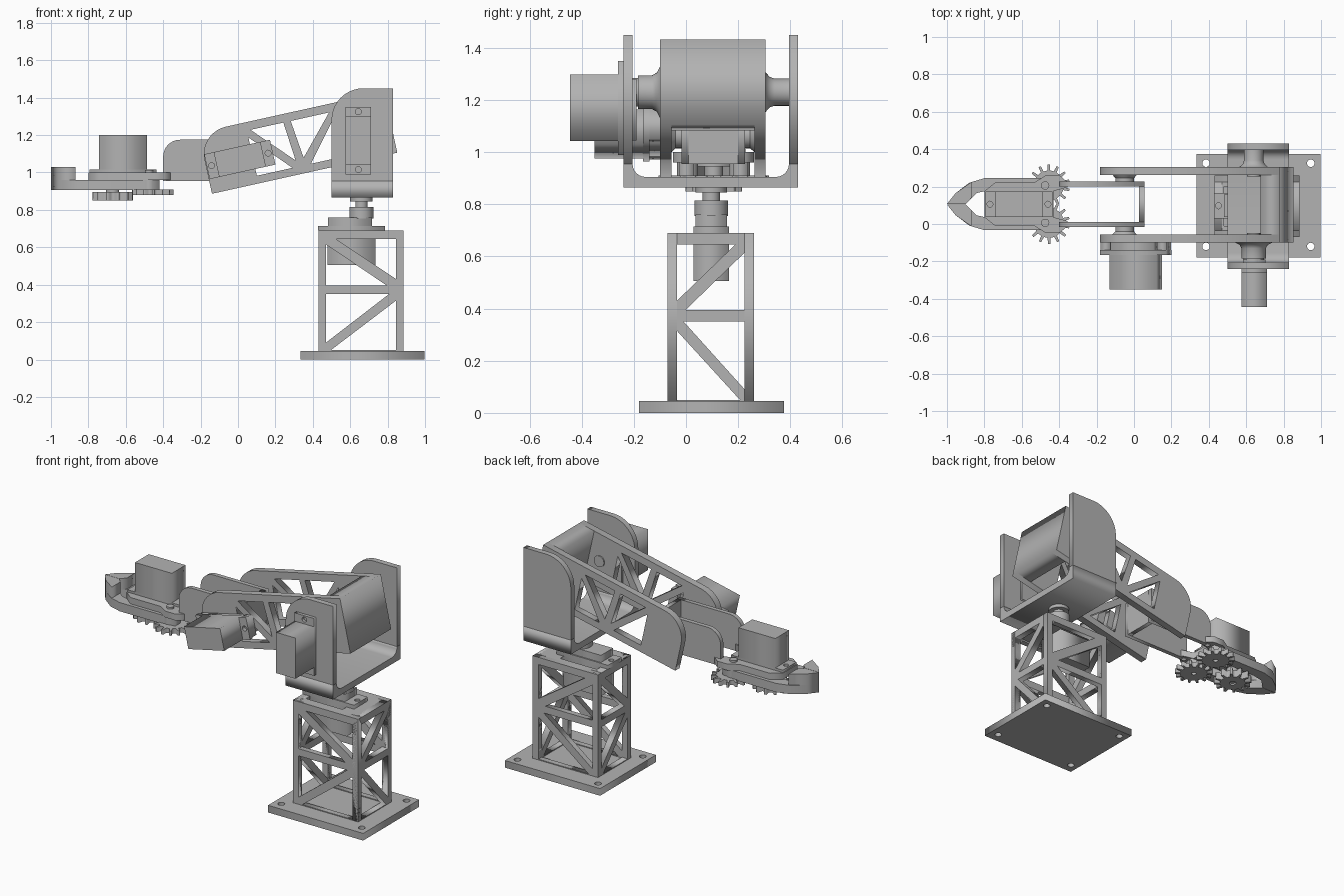
import bpy, bmesh, math
from mathutils import Matrix, Vector

if "Cube" in bpy.data.objects:
    bpy.data.objects.remove(bpy.data.objects["Cube"])

grey = bpy.data.materials.new("plain_grey")
grey.use_nodes = True
grey.diffuse_color = (0.45, 0.45, 0.45, 1)
grey.node_tree.nodes["Principled BSDF"].inputs["Base Color"].default_value = grey.diffuse_color

# Profile planes: columns give where the profile's x, y and depth point
I = Matrix.Identity(4)
XZ = Matrix(((1, 0, 0, 0), (0, 0, 1, 0), (0, 1, 0, 0), (0, 0, 0, 1)))
YZ = Matrix(((0, 0, 1, 0), (1, 0, 0, 0), (0, 1, 0, 0), (0, 0, 0, 1)))
ZX = Matrix(((0, 1, 0, 0), (0, 0, 1, 0), (1, 0, 0, 0), (0, 0, 0, 1)))
FLIP = Matrix.Rotation(math.pi, 4, 'X')


def finish(name, bm):
    bmesh.ops.remove_doubles(bm, verts=bm.verts, dist=1e-5)
    bmesh.ops.recalc_face_normals(bm, faces=bm.faces)
    mesh = bpy.data.meshes.new(name)
    bm.to_mesh(mesh)
    bm.free()
    mesh.materials.append(grey)
    ob = bpy.data.objects.new(name, mesh)
    bpy.context.collection.objects.link(ob)
    return ob


def prism(name, outline, a, b, plane=I, holes=()):
    """Extrude a flat outline with holes from depth a to b."""
    cu = bpy.data.curves.new(name, 'CURVE')
    cu.dimensions, cu.fill_mode, cu.extrude = '2D', 'BOTH', (b - a) / 2
    for loop in [outline, *holes]:
        sp = cu.splines.new('POLY')
        sp.points.add(len(loop) - 1)
        for p, (x, y) in zip(sp.points, loop):
            p.co = (x, y, 0, 1)
        sp.use_cyclic_u = True
    tmp = bpy.data.objects.new(name + "_tmp", cu)
    bpy.context.collection.objects.link(tmp)
    dg = bpy.context.evaluated_depsgraph_get()
    flat = bpy.data.meshes.new_from_object(tmp.evaluated_get(dg))
    bm = bmesh.new()
    bm.from_mesh(flat)
    bpy.data.objects.remove(tmp)
    bpy.data.meshes.remove(flat)
    bm.transform(plane @ Matrix.Translation((0, 0, (a + b) / 2)))
    return finish(name, bm)


def rect(x0, x1, y0, y1):
    return [(x0, y0), (x1, y0), (x1, y1), (x0, y1)]


def arc(cx, cy, r, a0, a1, n=10):
    angles = [math.radians(a0 + (a1 - a0) * i / n) for i in range(n + 1)]
    return [(cx + r * math.cos(t), cy + r * math.sin(t)) for t in angles]


def circle(cx, cy, r, n=24):
    return arc(cx, cy, r, 0, 360, n)[:-1]


def lathe(name, profile, plane, n=32):
    """Revolve (radius, depth) points about the plane's depth axis."""
    bm = bmesh.new()
    vs = [bm.verts.new((r, 0, d)) for r, d in [(0, profile[0][1]), *profile, (0, profile[-1][1])]]
    es = [bm.edges.new(e) for e in zip(vs, vs[1:])]
    bmesh.ops.spin(bm, geom=vs + es, cent=(0, 0, 0), axis=(0, 0, 1), angle=2 * math.pi, steps=n)
    bm.transform(plane)
    ob = finish(name, bm)
    bpy.context.view_layer.objects.active = ob
    ob.select_set(True)
    bpy.ops.object.shade_smooth_by_angle(angle=math.radians(35))
    ob.select_set(False)


def servo(name, place):
    prism(name + "_body", rect(-.128, .128, -.068, .068), -.185, 0, place)
    prism(name + "_flange", rect(-.18, .18, -.068, .068), 0, .025, place,
          [circle(s * .155, 0, .016, 12) for s in (-1, 1)])
    prism(name + "_cap", rect(-.125, .11, -.06, .06), .025, .07, place)


def gear(name, cx, cy, r0, r1, teeth, z0, z1, hole):
    pts = []
    for i in range(teeth):
        for f, r in ((0, r0), (.3, r0), (.4, r1), (.65, r1), (.75, r0)):
            t = 2 * math.pi * (i + f) / teeth
            pts.append((cx + r * math.cos(t), cy + r * math.sin(t)))
    prism(name, pts, z0, z1, holes=[circle(cx, cy, hole)])


# Base plate with corner holes
prism("base_plate", rect(.335, .997, -.18, .375), 0, .045,
      holes=[circle(x, y, .02) for x in (.385, .945) for y in (-.12, .325)])


# Truss tower
def truss(name, lo, hi, post, flip, a, b, plane):
    p, q = (hi - post, lo + post) if flip else (lo + post, hi - post)
    tris = [[(.14, .645), (1, .645), (1, .43)], [(0, .615), (0, .395), (.87, .395)],
            [(0, .35), (.9, .35), (0, .09)], [(1, .315), (1, .05), (.07, .05)]]
    holes = [[(p + t * (q - p), z) for t, z in tri] for tri in tris]
    prism(name, rect(lo, hi, .03, .69), a, b, plane, holes)


truss("tower_front", .43, .885, .04, False, -.07, -.035, XZ)
truss("tower_back", .43, .885, .04, False, .225, .26, XZ)
truss("tower_right", -.07, .26, .035, True, .43, .47, YZ)
truss("tower_left", -.07, .26, .035, True, .845, .885, YZ)
prism("tower_top", rect(.44, .875, -.06, .25), .655, .69, holes=[rect(.48, .735, -.01, .2)])

# Turntable servo and shaft
servo("base_servo", Matrix.Translation((.607, .097, .69)))
lathe("turn_shaft", [(.065, .755), (.065, .815), (.033, .815), (.033, .845), (.06, .845), (.06, .87)],
      Matrix.Translation((.66, .097, 0)))

# Shoulder yoke: filleted floor and two cheeks
floor = [(-.24, .865), (.43, .865), (.43, .955)] + arc(.345, .955, .05, 0, -90, 6)
floor += arc(-.155, .955, .05, -90, -180, 6) + [(-.24, .955)]
prism("yoke_floor", floor, .5, .83, YZ)
cheek = [(.5, .955), (.83, .955), (.83, 1.45)] + arc(.67, 1.28, .17, 90, 180)
prism("yoke_cheek_right", cheek, -.24, -.205, XZ)
prism("yoke_cheek_left", cheek, .395, .43, XZ)

# Shoulder servo and hubs
servo("shoulder_servo", Matrix.Translation((.643, -.26, 1.17)) @ ZX)
pivot = Matrix.Translation((.64, 0, 1.23)) @ XZ
lathe("shoulder_hub_right", [(.055, -.21), (.055, -.185), (.065, -.185), (.065, -.13),
                             (.075, -.112), (.1, -.099)], pivot)
lathe("shoulder_hub_left", [(.1, .299), (.075, .306), (.058, .322), (.052, .34), (.052, .396)], pivot)

# Upper arm, tilted about the shoulder
arm = pivot @ Matrix.Rotation(math.radians(12.5), 4, 'Z')
side = [(-.835, -.167), (.18, -.167), (.18, .167)] + arc(-.685, .017, .15, 90, 180)
windows = [[(-.56, .122), (-.38, .122), (-.36, -.09)], [(-.34, .122), (-.13, .122), (-.315, -.085)],
           [(-.11, .09), (-.11, -.125), (-.285, -.125)], [(-.58, .085), (-.385, -.125), (-.58, -.125)]]
prism("upper_arm_right", side, -.1, -.055, arm, windows)
prism("upper_arm_left", side, .262, .305, arm, windows)
prism("upper_arm_back_block", rect(.075, .18, -.167, .167), -.055, .262, arm)
for y in (-.055, .255):
    lathe("shoulder_horn", [(.035, y), (.035, y + .007)], pivot)

# Elbow servo, mounts and pivots
elbow_seat = arm @ Matrix.Translation((-.65, -.02, 0))
servo("elbow_servo", elbow_seat @ Matrix.Translation((0, 0, -.165)))
for s in (-.155, .155):
    prism("elbow_servo_mount", rect(s - .025, s + .025, -.06, .06), -.14, -.1, elbow_seat)
elbow = Matrix.Translation((-.05, 0, 1.065)) @ XZ
lathe("elbow_hub_right", [(.065, -.056), (.05, -.04), (.05, -.014)], elbow)
lathe("elbow_hub_left", [(.05, .224), (.05, .245), (.065, .263)], elbow)

# Forearm channel
fore = [(-.4, .955), (.055, .955), (.055, 1.175)] + arc(-.31, 1.085, .09, 90, 180)
prism("forearm_right", fore, -.017, .01, XZ)
prism("forearm_left", fore, .2, .227, XZ)
prism("forearm_end", rect(.01, .2, .955, 1.175), .027, .055, YZ)

# Gripper base and servo
mid = .106


def mirrored(half):
    return [(x, mid + d) for x, d in half] + [(x, mid - d) for x, d in reversed(half)]


prism("gripper_base", mirrored([(-.8, .07), (-.74, .118), (-.53, .118), (-.47, .155), (-.4, .155),
                                (-.355, .118), (-.355, .09), (-.43, .07)]), .96, 1.0)
servo("gripper_servo", Matrix.Translation((-.615, mid, 1.015)) @ FLIP)

# Jaws with raised tips, pivots and gears
for label, s in (("left", 1), ("right", -1)):
    def put(pts):
        return [(x, mid + s * d) for x, d in pts]
    outer = [(-1, .001), (-.955, .058), (-.88, .115), (-.8, .139)]
    prism("jaw_" + label, put(outer + [(-.5, .139), (-.42, .13), (-.42, .075), (-.77, .075),
                                       (-.84, .06), (-.9, .001)]), .905, .96)
    prism("jaw_tip_" + label, put(outer[:2] + [(-.87, .118), (-.87, .032), (-.9, .001)]), .96, 1.03)
    cy = mid + s * .1
    gear("jaw_gear_" + label, -.455, cy, .08, .112, 14, .88, .91, .015)
    lathe("jaw_pin_" + label, [(.04, .9), (.04, .962), (.022, .962), (.022, 1.012)],
          Matrix.Translation((-.475, cy, 0)))
gear("drive_gear", -.67, mid, .075, .11, 12, .85, .895, .02)
lathe("drive_shaft", [(.035, .86), (.035, .97)], Matrix.Translation((-.67, mid, 0)))
